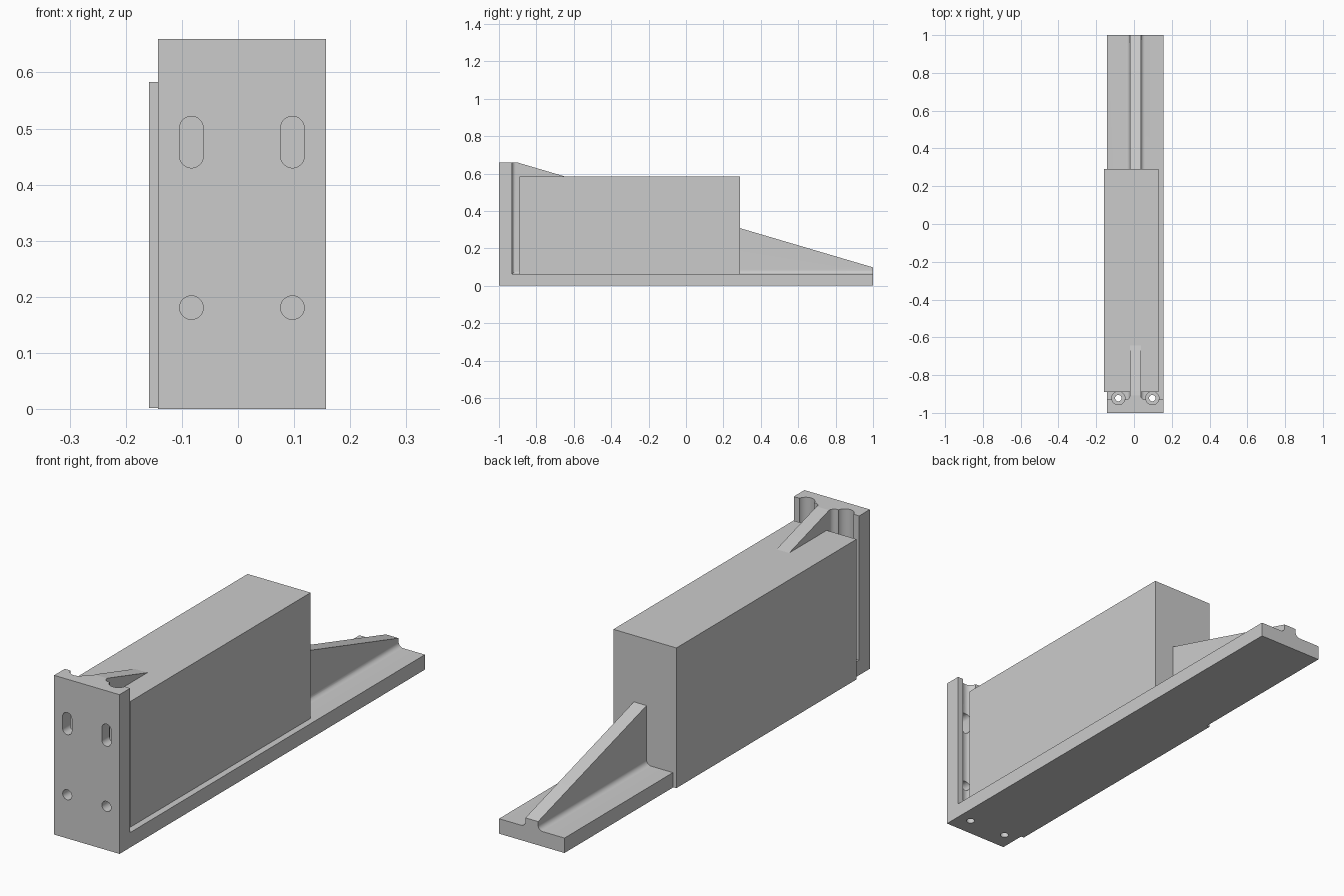
import bpy, bmesh, math

if "Cube" in bpy.data.objects:
    bpy.data.objects.remove(bpy.data.objects["Cube"])

CX = 0.007            # centre line of the bracket
HALF = 0.15           # half width of the bracket
BASE = 0.062          # base thickness
BACK = -0.93          # rear face of the end plate
TOP = 0.66
RIB = 0.029           # half width of the rib
R = 0.021             # fillet radius

gray = bpy.data.materials.new("plain gray")
gray.diffuse_color = (0.6, 0.6, 0.6, 1)
gray.use_nodes = True
gray.node_tree.nodes["Principled BSDF"].inputs["Base Color"].default_value = gray.diffuse_color


def prism(name, pts, axis, a, b):
    """Extrude a 2D outline from a to b along an axis."""
    place = {"x": lambda u, v, t: (t, u, v),
             "y": lambda u, v, t: (u, t, v),
             "z": lambda u, v, t: (u, v, t)}[axis]
    bm = bmesh.new()
    lo = [bm.verts.new(place(u, v, a)) for u, v in pts]
    hi = [bm.verts.new(place(u, v, b)) for u, v in pts]
    n = len(pts)
    bm.faces.new(lo)
    bm.faces.new(hi[::-1])
    for i in range(n):
        j = (i + 1) % n
        bm.faces.new((lo[i], hi[i], hi[j], lo[j]))
    bmesh.ops.recalc_face_normals(bm, faces=bm.faces)
    me = bpy.data.meshes.new(name)
    bm.to_mesh(me)
    bm.free()
    me.materials.append(gray)
    ob = bpy.data.objects.new(name, me)
    bpy.context.collection.objects.link(ob)
    return ob


def stadium(x, z0, z1, r, n=16):
    """Round-ended slot outline; a circle when z0 equals z1."""
    pts = []
    for i in range(2 * n):
        a = math.pi * (i + 0.5) / n
        pts.append((x + r * math.cos(a), (z1 if a < math.pi else z0) + r * math.sin(a)))
    return pts


def fillet(level, depth):
    """Outline of a rib foot flaring onto a flat face at the given level."""
    side = [(RIB + R - R * math.sin(t), level + R - R * math.cos(t))
            for t in [i * math.pi / 16 for i in range(9)]]
    side = [(RIB + R, level - depth)] + side
    return ([(CX + u, v) for u, v in side] +
            [(CX - u, v) for u, v in reversed(side)])


def combine(target, other, operation):
    bpy.context.view_layer.objects.active = target
    m = target.modifiers.new("combine", "BOOLEAN")
    m.operation = operation
    m.solver = "EXACT"
    m.object = other
    bpy.ops.object.modifier_apply(modifier=m.name)
    bpy.data.objects.remove(other)


# L-shaped bracket: long base and upright end plate
bracket = prism("bracket", [(-1, 0), (1, 0), (1, BASE), (BACK, BASE),
                            (BACK, TOP), (-1, TOP)], "x", CX - HALF, CX + HALF)

# Sloping centre rib with rounded feet on base and plate
rib = prism("rib", [(-0.96, 0.03), (1, 0.03), (1, 0.098), (-0.905, TOP), (-0.96, TOP)],
            "x", CX - RIB, CX + RIB)
combine(bracket, rib, "UNION")
combine(bracket, prism("base_fillet", fillet(BASE, 0.02), "y", -0.96, 1), "UNION")
combine(bracket, prism("plate_fillet", fillet(BACK, 0.02), "z", 0.03, TOP), "UNION")

for x in (CX - 0.09, CX + 0.09):
    # Upright screw channel and its smaller hole through the base
    combine(bracket, prism("channel", stadium(x, -0.922, -0.922, 0.035), "z", 0.048, 0.8), "DIFFERENCE")
    combine(bracket, prism("base_hole", stadium(x, -0.922, -0.922, 0.017), "z", -0.1, 0.1), "DIFFERENCE")
    # Slot and round hole through the end plate
    combine(bracket, prism("slot", stadium(x, 0.451, 0.501, 0.021), "y", -1.1, -0.9), "DIFFERENCE")
    combine(bracket, prism("plate_hole", stadium(x, 0.181, 0.181, 0.021), "y", -1.1, -0.9), "DIFFERENCE")

# Box carried by the bracket, offset to the left
box = prism("box", [(-0.159, -0.89), (0.13, -0.89), (0.13, 0.29), (-0.159, 0.29)],
            "z", 0.002, 0.583)

# Smooth the round surfaces only
bpy.ops.object.select_all(action="DESELECT")
bracket.select_set(True)
bpy.context.view_layer.objects.active = bracket
bpy.ops.object.shade_smooth_by_angle(angle=math.radians(30))
